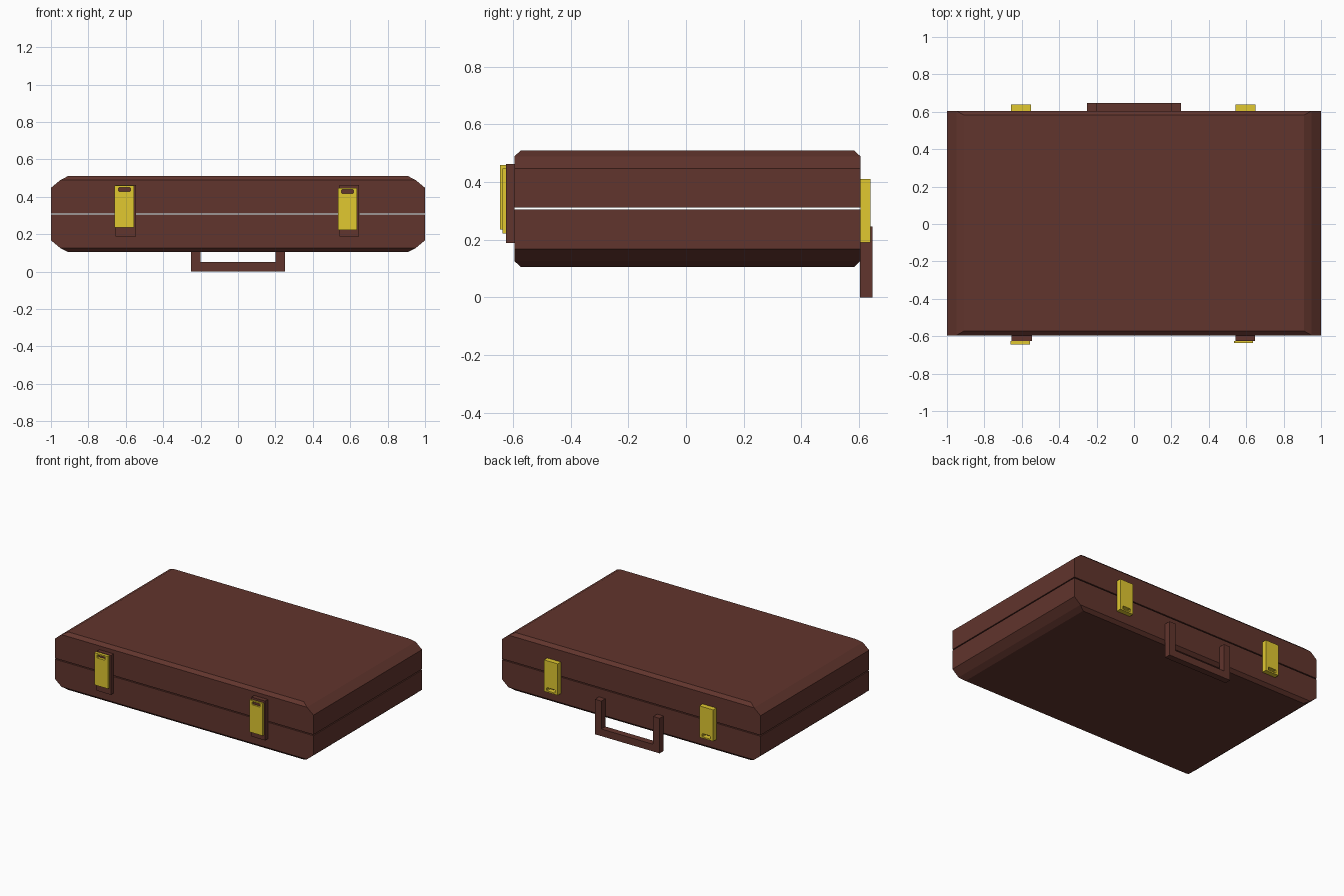
import bpy, bmesh

if "Cube" in bpy.data.objects:
    bpy.data.objects.remove(bpy.data.objects["Cube"])


def material(name, color):
    m = bpy.data.materials.new(name)
    m.diffuse_color = (*color, 1)
    m.use_nodes = True
    m.node_tree.nodes["Principled BSDF"].inputs["Base Color"].default_value = m.diffuse_color
    return m


LEATHER = material("brown_leather", (0.12, 0.035, 0.026))
BRASS = material("brass", (0.75, 0.58, 0.03))


def finish(name, bm, mat):
    bmesh.ops.recalc_face_normals(bm, faces=bm.faces)
    me = bpy.data.meshes.new(name)
    bm.to_mesh(me)
    bm.free()
    ob = bpy.data.objects.new(name, me)
    bpy.context.collection.objects.link(ob)
    if mat:
        me.materials.append(mat)
    return ob


def loft(name, rings, mat):
    """Skin a stack of vertex rings and cap both ends."""
    bm = bmesh.new()
    vs = [[bm.verts.new(p) for p in r] for r in rings]
    n = len(vs[0])
    for a, b in zip(vs, vs[1:]):
        for i in range(n):
            j = (i + 1) % n
            bm.faces.new((a[i], a[j], b[j], b[i]))
    bm.faces.new(vs[0])
    bm.faces.new(vs[-1])
    return finish(name, bm, mat)


def prism(name, outline, y0, y1, mat):
    return loft(name, [[(x, y, z) for x, z in outline] for y in (y0, y1)], mat)


def box(name, x0, x1, y0, y1, z0, z1, mat=None):
    return prism(name, [(x0, z0), (x1, z0), (x1, z1), (x0, z1)], y0, y1, mat)


def rect(hx, hy, z, cy=0.005):
    return [(sx * hx, cy + sy * hy, z) for sx, sy in ((-1, -1), (1, -1), (1, 1), (-1, 1))]


# Case halves: mirrored about the seam, with a thin gap between them
SEAM = 0.3075
HALF = [(1.0, 0.6, 0.0035), (1.0, 0.6, 0.14), (0.95, 0.6, 0.182), (0.91, 0.578, 0.2025)]
for name, s in (("case_lid", 1), ("case_base", -1)):
    loft(name, [rect(hx, hy, SEAM + s * dz) for hx, hy, dz in HALF], LEATHER)


def slotted_plate(name, x0, x1, y0, y1, z0, z1, slot_z):
    """Brass plate with an octagonal slot cut through it."""
    ob = box(name, x0, x1, y0, y1, z0, z1, BRASS)
    cx, w, h, c = (x0 + x1) / 2, 0.032, 0.011, 0.004
    pts = [(w, h - c), (w - c, h), (c - w, h), (-w, h - c),
           (-w, c - h), (c - w, -h), (w - c, -h), (w, c - h)]
    cutter = prism(name + "_cutter", [(cx + x, slot_z + z) for x, z in pts],
                   y0 - 0.02, y1 + 0.02, None)
    cutter.hide_render = True
    cutter.hide_set(True)
    mod = ob.modifiers.new("slot", "BOOLEAN")
    mod.operation = "DIFFERENCE"
    mod.solver = "EXACT"
    mod.object = cutter


# Front latches: leather backing with a slightly offset brass plate
box("front_backing_left", -0.655, -0.545, -0.625, -0.595, 0.188, 0.463, LEATHER)
box("front_backing_right", 0.542, 0.647, -0.625, -0.595, 0.188, 0.463, LEATHER)
slotted_plate("front_latch_left", -0.66, -0.555, -0.645, -0.625, 0.235, 0.46, 0.439)
slotted_plate("front_latch_right", 0.535, 0.637, -0.637, -0.625, 0.222, 0.447, 0.428)

# Back latches
for name, cx in (("back_latch_left", -0.605), ("back_latch_right", 0.597)):
    slotted_plate(name, cx - 0.053, cx + 0.053, 0.605, 0.64, 0.19, 0.41, 0.211)

# Hanging U-shaped handle at the back
half = [(0.2, 0.05), (0.2, 0.245), (0.25, 0.245), (0.25, 0.0)]
prism("handle", half + [(-x, z) for x, z in reversed(half)], 0.603, 0.648, LEATHER)
